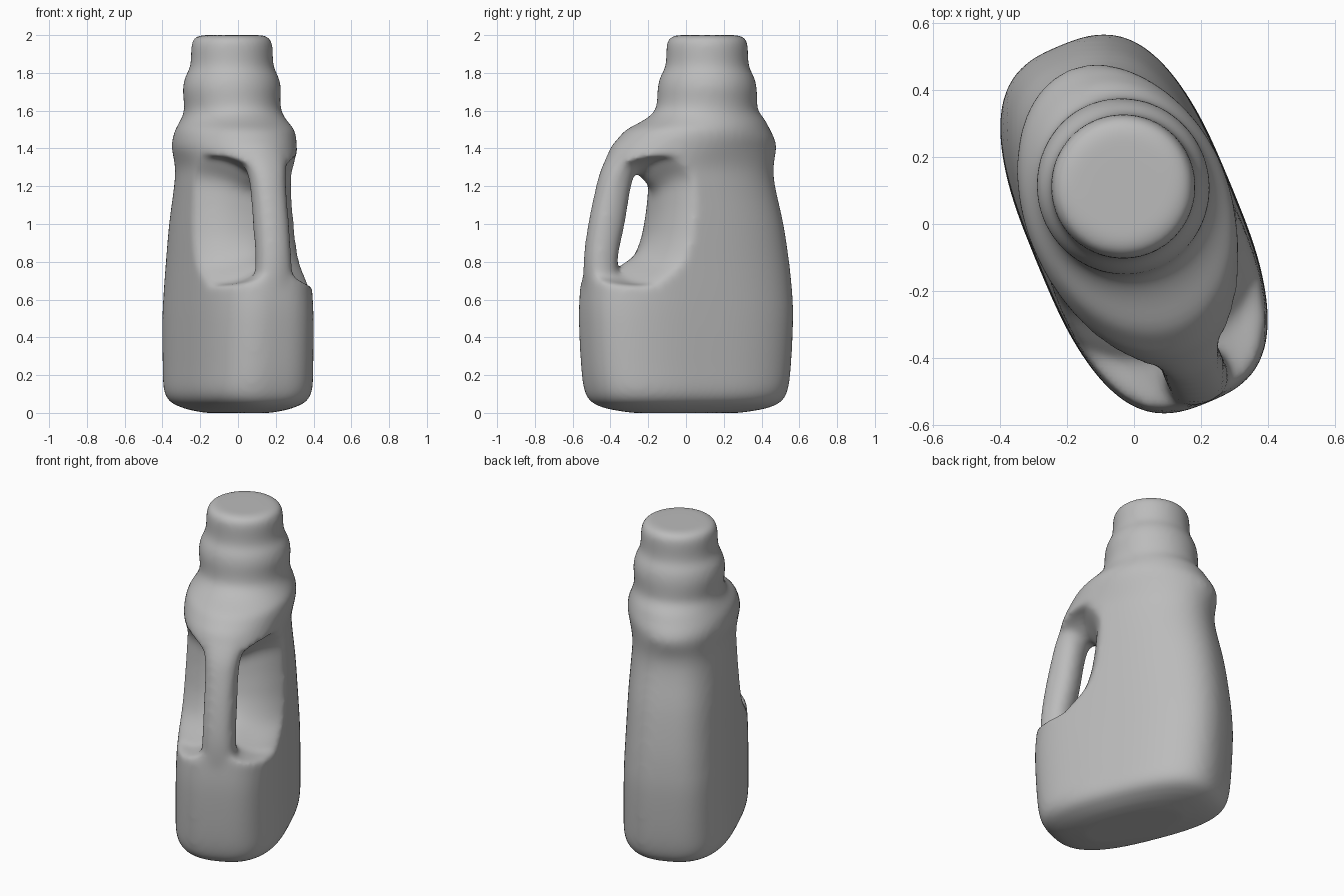
import bpy, bmesh, math
from mathutils import Matrix

if "Cube" in bpy.data.objects:
    bpy.data.objects.remove(bpy.data.objects["Cube"])

# The bottle's long axis (u, handle side positive) is turned about z
TURN = math.radians(22.5)
UX, UY = math.sin(TURN), -math.cos(TURN)


def place(u, v, z):
    return (u * UX + v * math.cos(TURN), u * UY + v * math.sin(TURN), z)


def catmull(a, b, c, d, t):
    return 0.5 * (2 * b + (c - a) * t + (2 * a - 5 * b + 4 * c - d) * t * t
                  + (3 * b - a - 3 * c + d) * t ** 3)


def refine(rows, steps):
    """Smoothly interpolate between section rows."""
    out = []
    last = len(rows) - 1
    for i in range(last):
        four = [rows[max(0, min(last, i + k))] for k in (-1, 0, 1, 2)]
        for s in range(steps):
            out.append([catmull(*q, s / steps) for q in zip(*four)])
    return out + [list(rows[-1])]


def make_object(name, bm):
    bmesh.ops.recalc_face_normals(bm, faces=bm.faces)
    mesh = bpy.data.meshes.new(name)
    bm.to_mesh(mesh)
    bm.free()
    obj = bpy.data.objects.new(name, mesh)
    bpy.context.scene.collection.objects.link(obj)
    return obj


def power(x, e):
    return math.copysign(abs(x) ** e, x)


def loft(name, rows, segments, steps):
    """Stack superellipse rings: z, centre u, centre v, half length, half width, exponent."""
    bm = bmesh.new()
    rings = []
    for z, cu, cv, a, b, n in refine(rows, steps):
        ring = []
        for k in range(segments):
            t = math.tau * k / segments
            ring.append(bm.verts.new(place(cu + a * power(math.cos(t), 2 / n),
                                           cv + b * power(math.sin(t), 2 / n), z)))
        rings.append(ring)
    for lo, hi in zip(rings, rings[1:]):
        for k in range(segments):
            j = (k + 1) % segments
            bm.faces.new((lo[k], lo[j], hi[j], hi[k]))
    bm.faces.new(rings[0][::-1])
    bm.faces.new(rings[-1])
    return make_object(name, bm)


# Body, shoulder, collar and cap as one profile
body_rows = [
    (0.000, 0, 0, 0.30, 0.13, 2.3), (0.015, 0, 0, 0.40, 0.20, 2.4),
    (0.030, 0, 0, 0.46, 0.235, 2.6), (0.060, 0, 0, 0.515, 0.285, 2.8),
    (0.12, 0, 0, 0.545, 0.311, 2.9), (0.25, 0, 0, 0.564, 0.312, 2.9),
    (0.50, 0, 0, 0.578, 0.309, 2.9), (0.65, 0, 0, 0.574, 0.305, 2.8),
    (0.80, 0, 0, 0.560, 0.300, 2.7), (1.00, 0, 0, 0.530, 0.293, 2.6),
    (1.20, 0, 0, 0.487, 0.283, 2.4), (1.30, -0.015, 0, 0.465, 0.281, 2.3),
    (1.40, -0.042, -0.003, 0.460, 0.304, 2.0), (1.45, -0.057, 0.003, 0.433, 0.307, 2.0),
    (1.50, -0.066, 0.009, 0.393, 0.300, 2.0), (1.55, -0.100, 0.016, 0.330, 0.272, 2.0),
    (1.60, -0.111, 0.016, 0.277, 0.254, 2.0), (1.66, -0.116, 0.013, 0.267, 0.255, 2.0),
    (1.72, -0.116, 0.013, 0.264, 0.260, 2.0), (1.78, -0.116, 0.013, 0.249, 0.247, 2.0),
    (1.84, -0.116, 0.013, 0.220, 0.220, 2.0), (1.965, -0.116, 0.013, 0.213, 0.213, 2.0),
    (2.00, -0.116, 0.013, 0.175, 0.175, 2.0),
]
bottle = loft("bottle", body_rows, 72, 3)

# Handle column, flaring into the shoulder
handle_rows = [
    (0.60, 0.480, 0, 0.090, 0.110, 2.4), (0.80, 0.490, 0, 0.087, 0.095, 2.4),
    (1.00, 0.456, 0, 0.095, 0.093, 2.4), (1.20, 0.415, 0, 0.090, 0.094, 2.4),
    (1.30, 0.380, 0, 0.090, 0.110, 2.3), (1.42, 0.310, 0, 0.093, 0.140, 2.2),
]
handle = loft("handle", handle_rows, 32, 4)

# Grip recess cutter: bowl-shaped inner wall with an arched roof and sloping floor
wall = refine([(0.40,), (0.28,), (0.225,), (0.20,), (0.185,), (0.185,), (0.26,)], 4)
bm = bmesh.new()
columns = 32
grid = []
for i, (depth,) in enumerate(wall):
    t = i / (len(wall) - 1)
    line = []
    for k in range(columns + 1):
        v = -0.42 + 0.84 * k / columns
        bulge = 1 - math.exp(-(v / 0.13) ** 2)
        floor, roof = 0.755 - 0.08 * bulge, 1.26 + 0.10 * bulge
        line.append(bm.verts.new(place(depth - 0.9 * v ** 2 - 7 * v ** 4, v,
                                       floor + (roof - floor) * t)))
    grid.append(line)
for lo, hi in zip(grid, grid[1:]):
    for k in range(columns):
        bm.faces.new((lo[k], lo[k + 1], hi[k + 1], hi[k]))
back = bmesh.ops.extrude_face_region(bm, geom=bm.faces[:], use_keep_orig=True)
bmesh.ops.translate(bm, vec=(0.9 * UX, 0.9 * UY, 0),
                    verts=[e for e in back["geom"] if isinstance(e, bmesh.types.BMVert)])
cutter = make_object("recess_cutter", bm)
cutter.hide_render = True

# Cut the recess, join the handle, then fuse everything into one soft skin
for name, kind, other in (("recess", "DIFFERENCE", cutter), ("grip", "UNION", handle)):
    mod = bottle.modifiers.new(name, "BOOLEAN")
    mod.operation, mod.solver, mod.object = kind, "EXACT", other
mod = bottle.modifiers.new("skin", "REMESH")
mod.mode, mod.voxel_size, mod.use_smooth_shade = "VOXEL", 0.014, True
mod = bottle.modifiers.new("soften", "SMOOTH")
mod.factor, mod.iterations = 0.5, 24
bpy.context.view_layer.update()
graph = bpy.context.evaluated_depsgraph_get()
mesh = bpy.data.meshes.new_from_object(bottle.evaluated_get(graph))
bottle.modifiers.clear()
bottle.data = mesh
for helper in (cutter, handle):
    bpy.data.objects.remove(helper)

# Stand on the ground
low = min(v.co.z for v in mesh.vertices)
mesh.transform(Matrix.Translation((0, 0, -low)))
mesh.polygons.foreach_set("use_smooth", [True] * len(mesh.polygons))

# Single plain grey
grey = bpy.data.materials.new("plain grey")
grey.use_nodes = True
colour = (0.5, 0.5, 0.5, 1)
grey.diffuse_color = colour
grey.node_tree.nodes["Principled BSDF"].inputs["Base Color"].default_value = colour
mesh.materials.clear()
mesh.materials.append(grey)
